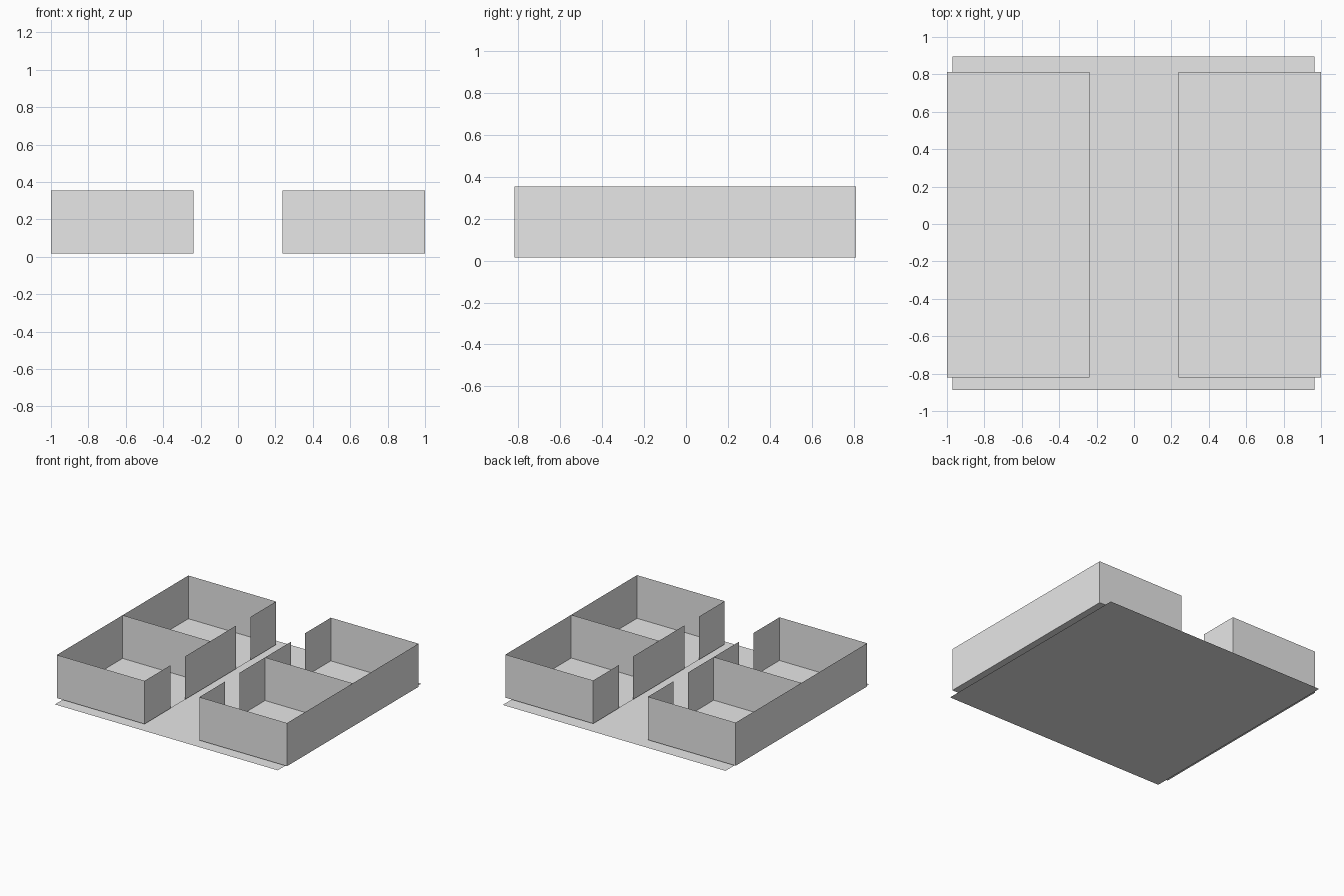
import bpy
import bmesh

cube = bpy.data.objects.get("Cube")
if cube:
    bpy.data.objects.remove(cube, do_unlink=True)

grey = bpy.data.materials.new("plain_grey")
grey.use_nodes = True
grey.diffuse_color = (0.8, 0.8, 0.8, 1)
grey.node_tree.nodes["Principled BSDF"].inputs["Base Color"].default_value = (0.8, 0.8, 0.8, 1)

BASE, TOP = 0.016, 0.355          # wall bottom and top
FRONT, MID, BACK = -0.82, -0.004, 0.812
OUTER, INNER = 1.0, 0.238         # sides of each block
DOORS = [(-0.5, -0.32), (0.315, 0.492)]


def make_object(name, quads):
    bm = bmesh.new()
    for quad in quads:
        bm.faces.new([bm.verts.new(p) for p in quad])
    bmesh.ops.remove_doubles(bm, verts=bm.verts, dist=0.0001)
    mesh = bpy.data.meshes.new(name)
    bm.to_mesh(mesh)
    bm.free()
    mesh.materials.append(grey)
    obj = bpy.data.objects.new(name, mesh)
    bpy.context.collection.objects.link(obj)


def wall(x0, y0, x1, y1):
    return [(x0, y0, BASE), (x1, y1, BASE), (x1, y1, TOP), (x0, y0, TOP)]


def slab(x0, x1, y0, y1, z):
    return [(x0, y0, z), (x1, y0, z), (x1, y1, z), (x0, y1, z)]


# Ground sheet under both blocks
make_object("ground_sheet", [slab(-0.97, 0.966, -0.887, 0.895, 0)])

for side, s in (("left", 1), ("right", -1)):
    a, b = sorted((s * INNER, s * OUTER))
    # Outer shell: front, back and long side
    long_side = wall(b, FRONT, b, BACK) if s > 0 else wall(a, BACK, a, FRONT)
    make_object(side + "_outer_walls",
                [wall(a, FRONT, b, FRONT), wall(b, BACK, a, BACK), long_side])
    # Corridor wall, broken by two full-height doorways
    stops = [FRONT, *DOORS[0], *DOORS[1], BACK]
    pieces = []
    for y0, y1 in zip(stops[::2], stops[1::2]):
        if s > 0:
            y0, y1 = y1, y0
        pieces.append(wall(s * INNER, y0, s * INNER, y1))
    make_object(side + "_corridor_wall", pieces)
    # Partition between the two rooms, and the room floor
    make_object(side + "_partition", [wall(a, MID, b, MID)])
    make_object(side + "_room_floor", [slab(a, b, FRONT, BACK, BASE)])
